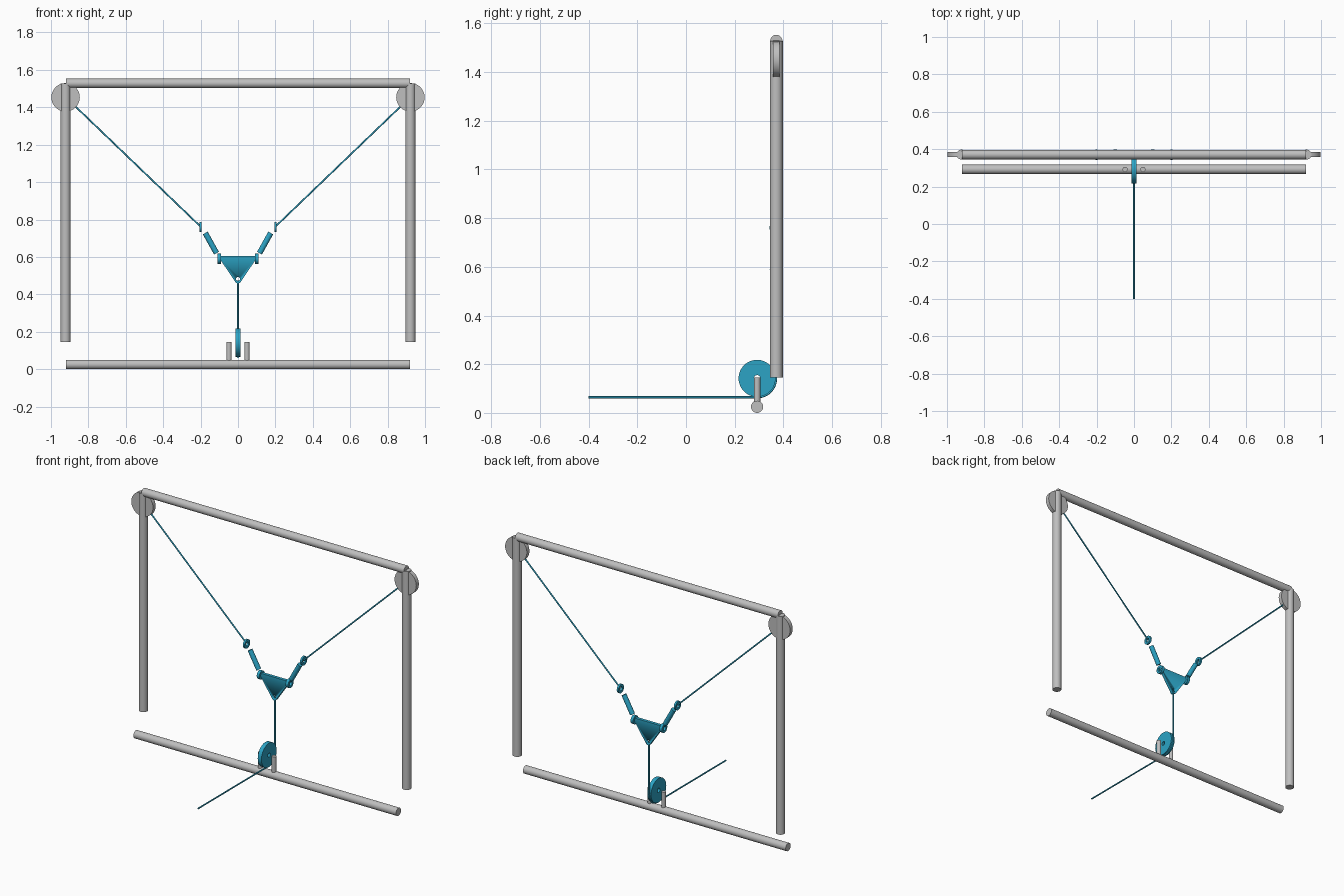
import bpy, bmesh, math
from mathutils import Vector

if "Cube" in bpy.data.objects:
    bpy.data.objects.remove(bpy.data.objects["Cube"])


def material(name, rgb):
    m = bpy.data.materials.new(name)
    m.diffuse_color = (*rgb, 1)
    m.use_nodes = True
    m.node_tree.nodes["Principled BSDF"].inputs["Base Color"].default_value = m.diffuse_color
    return m


GREY = material("steel grey", (0.52, 0.52, 0.52))
BLUE = material("rigging blue", (0.025, 0.37, 0.56))
PLANE_Y = 0.371          # plane of the frame and rigging
WHEEL_Y, WHEEL_Z = 0.292, 0.142


def finish(name, bm, mat, angle=35):
    me = bpy.data.meshes.new(name)
    bmesh.ops.recalc_face_normals(bm, faces=bm.faces)
    bm.to_mesh(me)
    bm.free()
    ob = bpy.data.objects.new(name, me)
    bpy.context.collection.objects.link(ob)
    me.materials.append(mat)
    bpy.ops.object.select_all(action='DESELECT')
    ob.select_set(True)
    bpy.context.view_layer.objects.active = ob
    bpy.ops.object.shade_smooth_by_angle(angle=math.radians(angle))
    return ob


def rod(name, a, b, r, mat, sides=32, hole=0.0):
    """Cylinder from a to b, optionally bored through."""
    a, b = Vector(a), Vector(b)
    rot = (b - a).to_track_quat('Z', 'Y')
    bm = bmesh.new()
    levels = []
    for end in (a, b):
        for rad in ((r, hole) if hole else (r,)):
            levels.append([bm.verts.new(end + rot @ Vector(
                (rad * math.cos(t), rad * math.sin(t), 0)))
                for t in (2 * math.pi * i / sides for i in range(sides))])
    if hole:
        o1, i1, o2, i2 = levels
        pairs = ((o1, o2), (o2, i2), (i2, i1), (i1, o1))
    else:
        pairs = ((levels[0], levels[1]),)
        bm.faces.new(levels[0])
        bm.faces.new(levels[1])
    for p, q in pairs:
        for i in range(sides):
            j = (i + 1) % sides
            bm.faces.new((p[i], p[j], q[j], q[i]))
    return finish(name, bm, mat)


def rope(name, points, r=0.0045):
    """Thin round line swept along a path."""
    cu = bpy.data.curves.new(name, 'CURVE')
    cu.dimensions = '3D'
    cu.bevel_depth = r
    cu.bevel_resolution = 2
    cu.use_fill_caps = True
    sp = cu.splines.new('POLY')
    sp.points.add(len(points) - 1)
    for p, co in zip(sp.points, points):
        p.co = (*co, 1)
    ob = bpy.data.objects.new(name, cu)
    bpy.context.collection.objects.link(ob)
    cu.materials.append(BLUE)
    bpy.ops.object.select_all(action='DESELECT')
    ob.select_set(True)
    bpy.context.view_layer.objects.active = ob
    bpy.ops.object.convert(target='MESH')


# frame bars
rod("top_bar", (-0.92, PLANE_Y, 1.528), (0.92, PLANE_Y, 1.528), 0.025, GREY)
rod("base_bar", (-0.92, WHEEL_Y, 0.025), (0.92, WHEEL_Y, 0.025), 0.025, GREY)

for s, side in ((-1, "left"), (1, "right")):
    def at(x, z, y=PLANE_Y):
        return (s * x, y, z)

    # upright and its pulley
    rod(side + "_post", at(0.922, 0.146), at(0.922, 1.528), 0.0265, GREY)
    rod(side + "_top_pulley", at(0.922, 1.453, PLANE_Y - 0.013),
        at(0.922, 1.453, PLANE_Y + 0.013), 0.076, GREY, 48)
    # wheel bracket
    rod(side + "_bracket", at(0.048, 0.04, WHEEL_Y), at(0.048, 0.145, WHEEL_Y),
        0.0135, GREY)
    # diagonal line, eyelets and link
    rope(side + "_line", [at(0.875, 1.41), at(0.2, 0.762)])
    rod(side + "_upper_eyelet", at(0.194, 0.76), at(0.206, 0.76), 0.028,
        BLUE, 24, 0.013)
    rod(side + "_lower_eyelet", at(0.092, 0.59), at(0.11, 0.59), 0.027,
        BLUE, 24, 0.013)
    rod(side + "_link", at(0.175, 0.728), at(0.115, 0.62), 0.015, BLUE, 24)

# triangular yoke plate with a hole near the lower tip
bm = bmesh.new()
ring = [[bm.verts.new((x, PLANE_Y + d, z)) for x, z in
         ((-0.108, 0.605), (0.108, 0.605), (0.012, 0.463), (0, 0.457), (-0.012, 0.463))]
        for d in (-0.01, 0.01)]
bm.faces.new(ring[0])
bm.faces.new(ring[1])
for i in range(5):
    j = (i + 1) % 5
    bm.faces.new((ring[0][i], ring[0][j], ring[1][j], ring[1][i]))
plate = finish("yoke_plate", bm, BLUE, 20)
cutter = rod("hole_cutter", (0, PLANE_Y - 0.05, 0.482), (0, PLANE_Y + 0.05, 0.482),
             0.011, BLUE, 20)
cutter.hide_render = True
cutter.hide_viewport = True
cut = plate.modifiers.new("hole", 'BOOLEAN')
cut.object = cutter
cut.solver = 'EXACT'

# lower wheel and the line running under it
rod("lower_wheel", (-0.013, WHEEL_Y, WHEEL_Z), (0.013, WHEEL_Y, WHEEL_Z), 0.076,
    BLUE, 48, 0.013)
R = 0.078
path = [(0, WHEEL_Y + R, 0.475)]
path += [(0, WHEEL_Y + R * math.cos(t), WHEEL_Z - R * math.sin(t))
         for t in (math.pi / 2 * i / 10 for i in range(11))]
path.append((0, -0.4, WHEEL_Z - R))
rope("pull_line", path)
